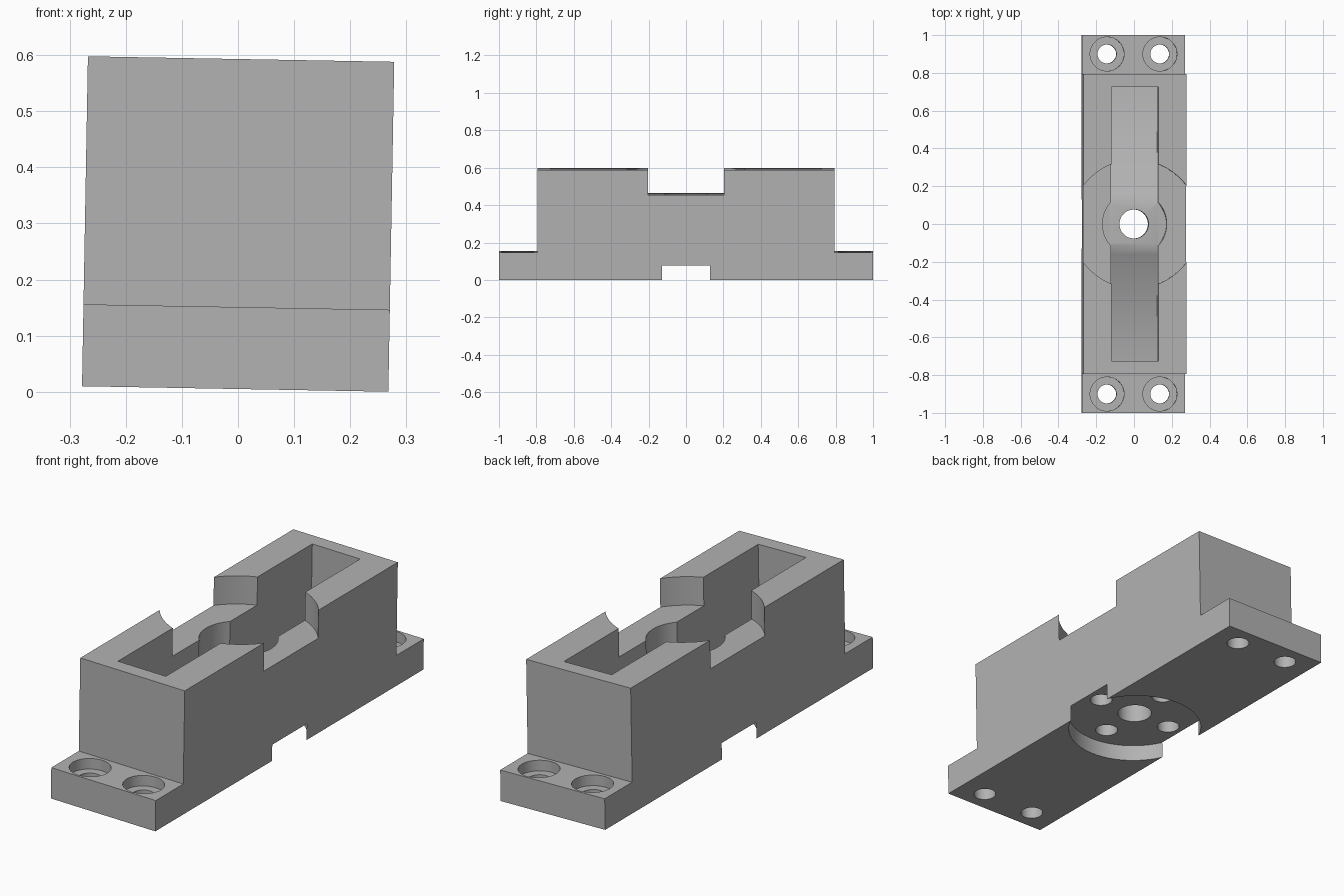
import bpy, bmesh
from math import radians
from mathutils import Matrix

if "Cube" in bpy.data.objects:
    bpy.data.objects.remove(bpy.data.objects["Cube"], do_unlink=True)

HALF_W, TOP, FLANGE = 0.273, 0.588, 0.146
HUB_Z, HUB_Y, SLOT_Y = 0.285, 0.11, 0.725

grey = bpy.data.materials.new("plain grey")
grey.use_nodes = True
colour = (0.45, 0.45, 0.45, 1)
grey.diffuse_color = colour
grey.node_tree.nodes["Principled BSDF"].inputs["Base Color"].default_value = colour


def add_object(name, bm):
    bmesh.ops.recalc_face_normals(bm, faces=bm.faces)
    mesh = bpy.data.meshes.new(name)
    bm.to_mesh(mesh)
    bm.free()
    mesh.materials.append(grey)
    obj = bpy.data.objects.new(name, mesh)
    bpy.context.collection.objects.link(obj)
    return obj


def extrude_profile(name, half_profile, half_width):
    """Mirror a (y, z) half profile about y = 0 and extrude it along x."""
    points = half_profile + [(-y, z) for y, z in reversed(half_profile)]
    bm = bmesh.new()
    face = bm.faces.new([bm.verts.new((-half_width, y, z)) for y, z in points])
    moved = bmesh.ops.extrude_face_region(bm, geom=[face])["geom"]
    verts = [v for v in moved if isinstance(v, bmesh.types.BMVert)]
    bmesh.ops.translate(bm, verts=verts, vec=(2 * half_width, 0, 0))
    return add_object(name, bm)


def cylinder(name, radius, low, high, x=0, y=0, sides=48):
    bm = bmesh.new()
    bmesh.ops.create_cone(bm, cap_ends=True, segments=sides, radius1=radius,
                          radius2=radius, depth=high - low,
                          matrix=Matrix.Translation((x, y, (low + high) / 2)))
    return add_object(name, bm)


# Stepped block with a mounting flange at each end
body = extrude_profile("bearing_block", [
    (1, 0), (1, FLANGE), (0.795, FLANGE), (0.795, TOP)], HALF_W)

# Long slot whose floor curves down from the hub to both ends
floor = []
steps = 12
for i in range(steps + 1):
    t = (SLOT_Y - HUB_Y) * i / steps
    floor.append((HUB_Y + t, HUB_Z - 0.5 * t + 0.33 * t * t))
cutters = [extrude_profile("slot_cutter", floor + [(SLOT_Y, 1)], 0.125)]

# Round recesses, hub pocket and central bore
cutters += [
    cylinder("top_recess_cutter", 0.34, 0.454, 1, sides=96),
    cylinder("bottom_recess_cutter", 0.302, -0.2, 0.077, sides=96),
    cylinder("hub_cutter", 0.17, HUB_Z, 1),
    cylinder("bore_cutter", 0.077, -0.2, 1),
]

# Blind bolt holes under the hub
for x, y in ((0.2, 0), (-0.2, 0), (0, 0.2), (0, -0.2)):
    cutters.append(cylinder("bolt_hole_cutter", 0.05, -0.2, 0.18, x, y, 32))

# Counterbored flange holes
for x in (-0.14, 0.14):
    for y in (-0.9, 0.9):
        cutters.append(cylinder("flange_hole_cutter", 0.05, -0.2, 1, x, y, 32))
        cutters.append(cylinder("counterbore_cutter", 0.09, 0.096, 1, x, y))

# Cut everything out of the block
bpy.ops.object.select_all(action="DESELECT")
bpy.context.view_layer.objects.active = body
body.select_set(True)
for cutter in cutters:
    cutter.hide_render = True
    mod = body.modifiers.new(cutter.name, "BOOLEAN")
    mod.operation = "DIFFERENCE"
    mod.solver = "EXACT"
    mod.object = cutter
    bpy.ops.object.modifier_apply(modifier=mod.name)
    bpy.data.objects.remove(cutter, do_unlink=True)

# The whole block leans slightly to its left
bpy.ops.object.shade_smooth_by_angle(angle=radians(30))
body.rotation_euler.y = radians(1.02)
body.location = (-0.005, 0, 0.005)
